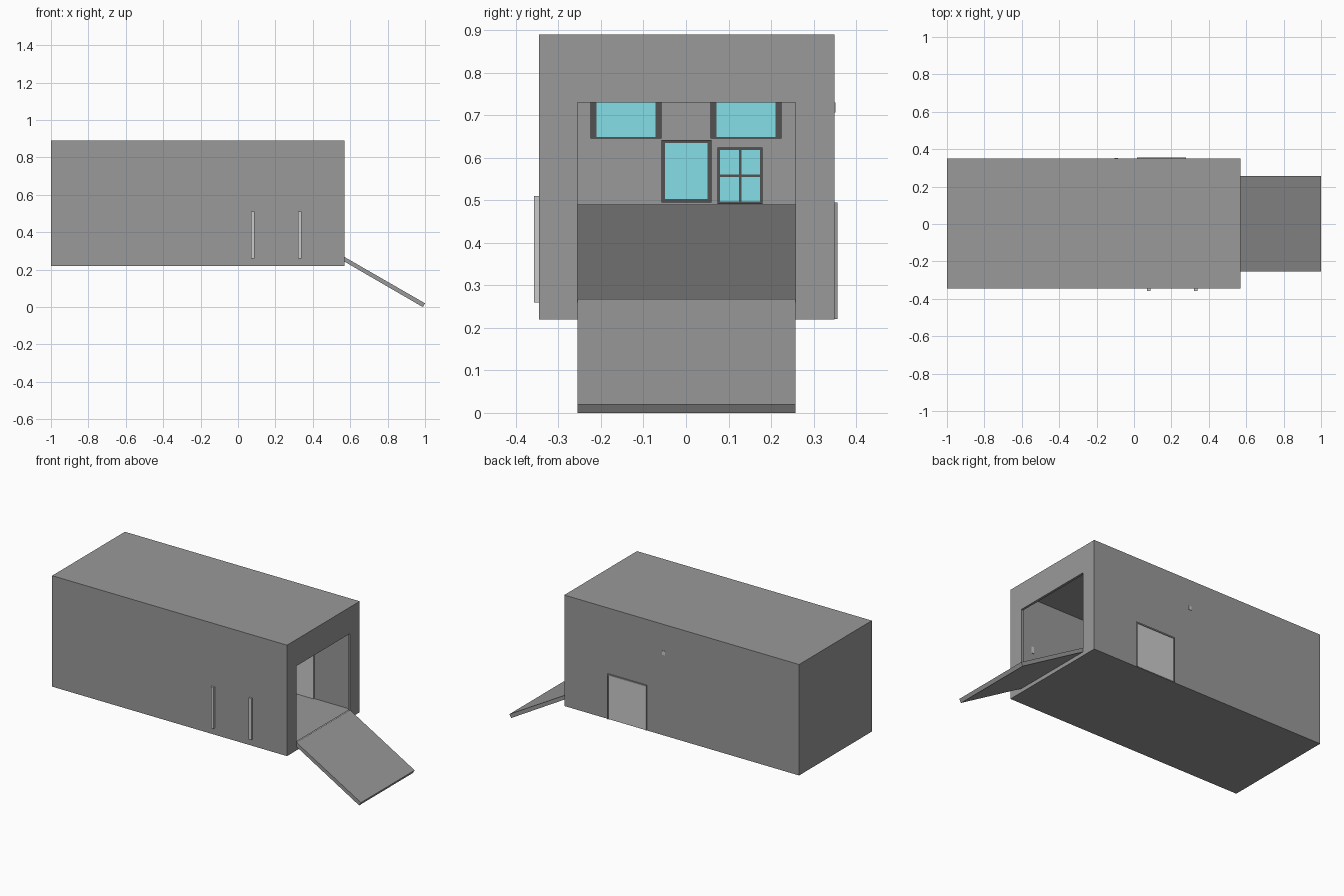
import bpy
import bmesh

if "Cube" in bpy.data.objects:
    bpy.data.objects.remove(bpy.data.objects["Cube"])


def material(name, color):
    m = bpy.data.materials.new(name)
    m.diffuse_color = color
    m.use_nodes = True
    m.node_tree.nodes["Principled BSDF"].inputs["Base Color"].default_value = m.diffuse_color
    return m


grey = material("body_grey", (0.32, 0.32, 0.32, 1))
glass = material("glass_blue", (0.235, 0.74, 0.81, 1))
dark = material("frame_dark", (0.085, 0.085, 0.085, 1))


def prism(name, profile, y0, y1, mat=None):
    """Extrude an xz profile along y."""
    n = len(profile)
    verts = [(x, y, z) for y in (y0, y1) for x, z in profile]
    faces = [tuple(range(n)), tuple(range(2 * n - 1, n - 1, -1))]
    faces += [(i, i + n, (i + 1) % n + n, (i + 1) % n) for i in range(n)]
    me = bpy.data.meshes.new(name)
    me.from_pydata(verts, [], faces)
    bm = bmesh.new()
    bm.from_mesh(me)
    bmesh.ops.recalc_face_normals(bm, faces=bm.faces)
    bm.to_mesh(me)
    bm.free()
    ob = bpy.data.objects.new(name, me)
    bpy.context.collection.objects.link(ob)
    if mat:
        me.materials.append(mat)
    return ob


def box(name, x, y, z, mat=None):
    profile = [(x[0], z[0]), (x[1], z[0]), (x[1], z[1]), (x[0], z[1])]
    return prism(name, profile, y[0], y[1], mat)


def cut(target, cutter):
    cutter.hide_render = True
    mod = target.modifiers.new("cut", 'BOOLEAN')
    mod.operation = 'DIFFERENCE'
    mod.solver = 'EXACT'
    mod.object = cutter
    bpy.context.view_layer.objects.active = target
    bpy.ops.object.modifier_apply(modifier=mod.name)
    bpy.data.objects.remove(cutter)


# Hollow body with the ramp opening
body = box("body_shell", (-1, 0.569), (-0.345, 0.349), (0.22, 0.89), grey)
cut(body, box("room_cutter", (-0.99, 0.555), (-0.337, 0.341), (0.226, 0.884), grey))
cut(body, box("opening_cutter", (0.5, 0.7), (-0.255, 0.257), (0.265, 0.73), grey))

# Lowered ramp
prism("ramp", [(0.569, 0.243), (0.988, 0.0), (1.0, 0.02), (0.569, 0.268)], -0.255, 0.257, grey)

# Pale side door, seen from both sides, with a body-coloured outer frame
box("side_door", (0.02, 0.272), (0.334, 0.352), (0.222, 0.488))
for name, x in (("door_post_left", (0.015, 0.021)), ("door_post_right", (0.271, 0.277))):
    box(name, x, (0.345, 0.356), (0.221, 0.494), grey)
box("door_lintel", (0.021, 0.271), (0.345, 0.356), (0.486, 0.494), grey)

# Vertical grab rails on the front side
for i, x in enumerate((0.078, 0.33)):
    box(f"grab_rail_{i + 1}", (x - 0.009, x + 0.009), (-0.357, -0.335), (0.26, 0.51))

# Small control buttons: outside by the door, inside by the ramp
box("outer_button", (-0.105, -0.085), (0.34, 0.352), (0.706, 0.73))
box("inner_button", (0.415, 0.43), (-0.34, -0.334), (0.55, 0.59))

# Console with an overhanging face at the closed end
prism("console", [(-0.992, 0.225), (-0.86, 0.225), (-0.72, 0.49), (-0.992, 0.49)], -0.338, 0.342, grey)


def screen(name, x, y, z, side, sill, cols=1, rows=1):
    """Dark frame with raised glass panes facing +x."""
    box(name + "_frame", (x - 0.02, x), y, z, dark)
    w = (y[1] - y[0] - side * (cols + 1)) / cols
    h = (z[1] - z[0] - sill * (rows + 1)) / rows
    for c in range(cols):
        for r in range(rows):
            a = y[0] + side + c * (w + side)
            b = z[0] + sill + r * (h + sill)
            box(f"{name}_pane_{c}{r}", (x - 0.005, x + 0.003), (a, a + w), (b, b + h), glass)


# Wall screens and monitors standing on the console
screen("wall_screen_left", -0.97, (-0.224, -0.058), (0.645, 0.80), 0.014, 0.004)
screen("wall_screen_right", -0.97, (0.058, 0.224), (0.645, 0.80), 0.014, 0.004)
screen("centre_monitor", -0.84, (-0.058, 0.06), (0.495, 0.642), 0.009, 0.008)
screen("grid_monitor", -0.84, (0.074, 0.18), (0.491, 0.624), 0.006, 0.006, 2, 2)
